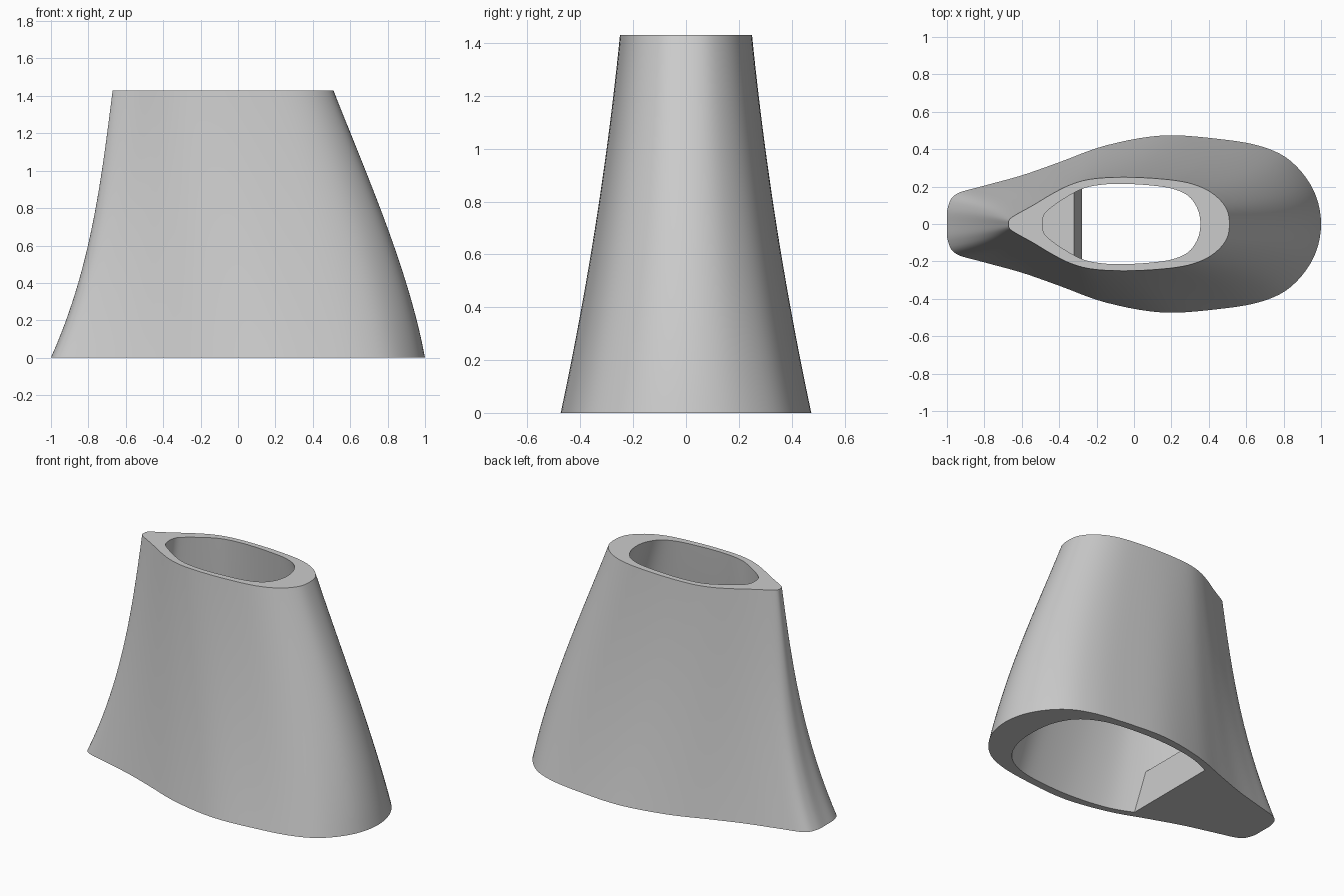
import bpy
import bmesh
from mathutils import Vector

HEIGHT = 1.43

if "Cube" in bpy.data.objects:
    bpy.data.objects.remove(bpy.data.objects["Cube"], do_unlink=True)

grey = bpy.data.materials.new("light grey")
grey.use_nodes = True
COLOUR = (0.6, 0.6, 0.6, 1)
grey.diffuse_color = COLOUR
grey.node_tree.nodes["Principled BSDF"].inputs["Base Color"].default_value = COLOUR


def smooth_loop(half, steps=5):
    """Mirror a half outline across y = 0 and round it with a closed spline."""
    pts = [Vector(p) for p in half]
    pts += [Vector((p.x, -p.y)) for p in pts[-2:0:-1]]
    n = len(pts)
    loop = []
    for i in range(n):
        a, b, c, d = (pts[(i + k) % n] for k in (-1, 0, 1, 2))
        for j in range(steps):
            t = j / steps
            loop.append(0.5 * (2 * b + (c - a) * t + (2 * a - 5 * b + 4 * c - d) * t ** 2
                               + (3 * b - a - 3 * c + d) * t ** 3))
    return loop


def finish(name, bm):
    bmesh.ops.recalc_face_normals(bm, faces=bm.faces[:])
    mesh = bpy.data.meshes.new(name)
    bm.to_mesh(mesh)
    bm.free()
    mesh.materials.append(grey)
    obj = bpy.data.objects.new(name, mesh)
    bpy.context.collection.objects.link(obj)
    return obj


def loft(name, bottom, top, start=0.0, end=1.0, levels=24):
    """Closed loft: flared sides, narrow end sweeping in, round end bulging out."""
    low, high = smooth_loop(bottom), smooth_loop(top)
    bm = bmesh.new()
    rings = []
    for i in range(levels + 1):
        s = start + (end - start) * i / levels
        bow = s * (1 - s)
        ring = []
        for p, q in zip(low, high):
            fx = s + bow * (0.15 - 0.3 * p.x + (0.1 - 0.4 * p.x) * (1 - s))
            fy = s + bow * 0.36
            ring.append(bm.verts.new((p.x + (q.x - p.x) * fx, p.y + (q.y - p.y) * fy, s * HEIGHT)))
        rings.append(ring)
    n = len(low)
    for a, b in zip(rings, rings[1:]):
        for i in range(n):
            j = (i + 1) % n
            bm.faces.new((a[i], a[j], b[j], b[i]))
    bm.faces.new(rings[0])
    bm.faces.new(rings[-1])
    return finish(name, bm)


def prism(name, profile, half_width):
    """Extrude an x-z profile along y."""
    bm = bmesh.new()
    face = bm.faces.new([bm.verts.new((x, -half_width, z)) for x, z in profile])
    out = bmesh.ops.extrude_face_region(bm, geom=[face])
    moved = [v for v in out["geom"] if isinstance(v, bmesh.types.BMVert)]
    bmesh.ops.translate(bm, verts=moved, vec=(0, 2 * half_width, 0))
    return finish(name, bm)


def subtract(target, cutter):
    bpy.context.view_layer.objects.active = target
    mod = target.modifiers.new("cut", "BOOLEAN")
    mod.operation = "DIFFERENCE"
    mod.solver = "EXACT"
    mod.object = cutter
    bpy.ops.object.modifier_apply(modifier=mod.name)
    bpy.data.objects.remove(cutter, do_unlink=True)


# Outer teardrop sleeve
body = loft(
    "fairing_sleeve",
    [(-1, 0), (-.995, .09), (-.95, .16), (-.8, .205), (-.6, .26), (-.4, .33), (-.15, .42),
     (.15, .473), (.45, .455), (.68, .415), (.84, .335), (.96, .18), (1, 0)],
    [(-.67, 0), (-.665, .025), (-.63, .05), (-.54, .1), (-.44, .16), (-.34, .21), (-.23, .24),
     (-.07, .25), (.12, .243), (.29, .22), (.41, .17), (.49, .09), (.51, 0)])

# Tapered cavity running right through
cavity = loft(
    "cavity_cutter",
    [(-.75, 0), (-.74, .06), (-.69, .11), (-.5, .215), (-.28, .325), (-.1, .39),
     (.15, .42), (.4, .41), (.57, .375), (.7, .295), (.775, .16), (.795, 0)],
    [(-.49, 0), (-.48, .05), (-.44, .09), (-.35, .15), (-.27, .19), (-.19, .208),
     (-.08, .215), (.07, .208), (.2, .19), (.29, .15), (.34, .08), (.355, 0)],
    start=-0.03, end=1.03)

# Solid ledge left in the narrow end of the cavity
ledge = prism("ledge_block", [(-1.2, -.2), (-.245, -.2), (-.32, .27), (-1.2, .27)], 0.7)
subtract(cavity, ledge)
subtract(body, cavity)

# Smooth walls with crisp rims
bpy.ops.object.select_all(action="DESELECT")
body.select_set(True)
bpy.context.view_layer.objects.active = body
bpy.ops.object.shade_smooth_by_angle(angle=0.6)
